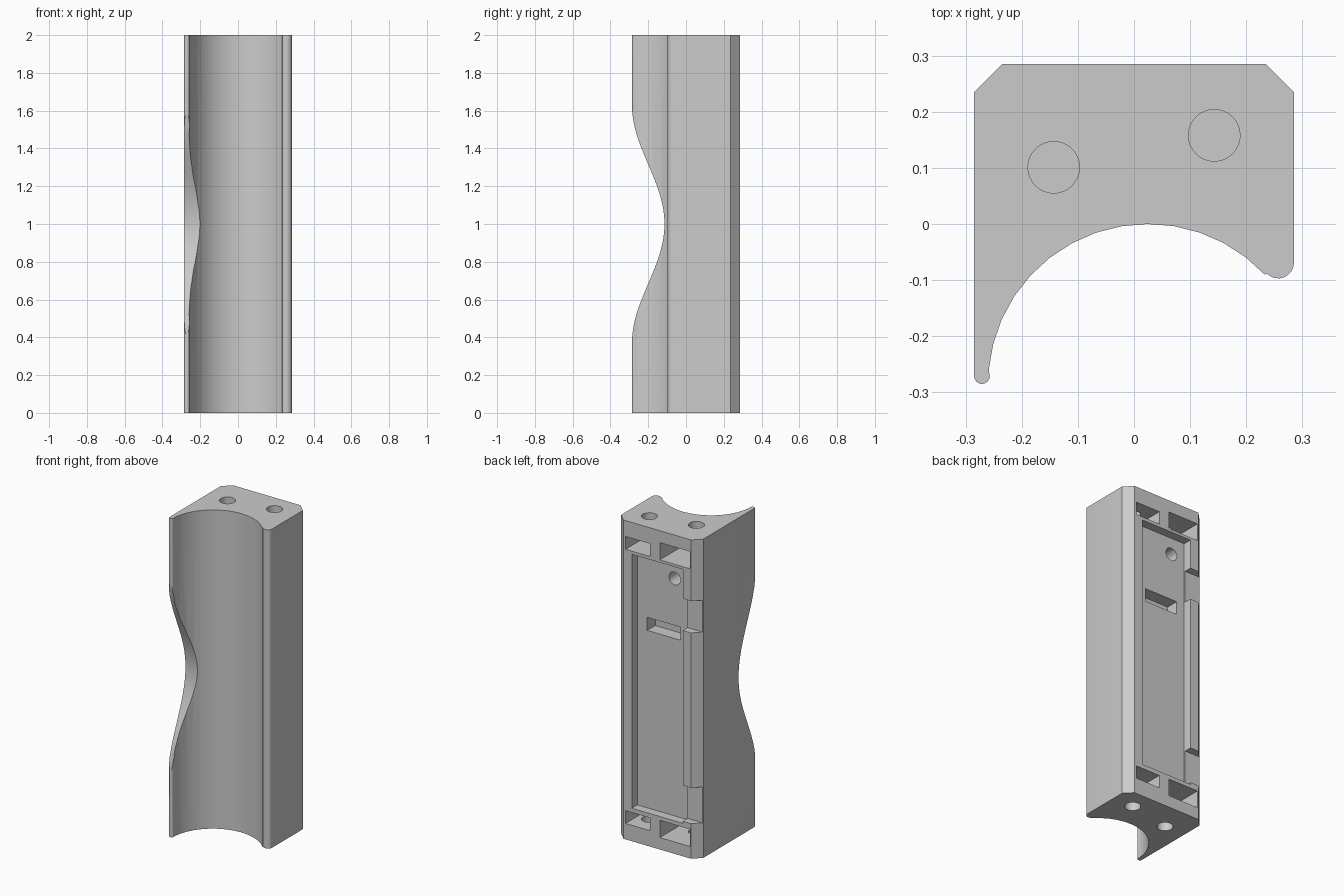
import bpy, bmesh, math

cube = bpy.data.objects.get("Cube")
if cube:
    bpy.data.objects.remove(cube, do_unlink=True)

grey = bpy.data.materials.new("plain grey")
grey.use_nodes = True
grey.diffuse_color = (0.6, 0.6, 0.6, 1)
grey.node_tree.nodes["Principled BSDF"].inputs["Base Color"].default_value = (0.6, 0.6, 0.6, 1)


def prism(name, loop, offset):
    """Extrude a closed loop of 3D points along an offset."""
    bm = bmesh.new()
    face = bm.faces.new([bm.verts.new(p) for p in loop])
    top = bmesh.ops.extrude_face_region(bm, geom=[face])["geom"]
    bmesh.ops.translate(bm, vec=offset, verts=[v for v in top if isinstance(v, bmesh.types.BMVert)])
    bmesh.ops.recalc_face_normals(bm, faces=bm.faces)
    mesh = bpy.data.meshes.new(name)
    bm.to_mesh(mesh)
    bm.free()
    mesh.materials.append(grey)
    obj = bpy.data.objects.new(name, mesh)
    bpy.context.collection.objects.link(obj)
    return obj


def box(x0, x1, y0, y1, z0, z1):
    loop = [(x0, y0, z0), (x1, y0, z0), (x1, y1, z0), (x0, y1, z0)]
    return prism("cutter", loop, (0, 0, z1 - z0))


def arc(cx, cy, r, a0, a1, steps):
    angles = [math.radians(a0 + (a1 - a0) * i / steps) for i in range(steps + 1)]
    return [(cx + r * math.cos(a), cy + r * math.sin(a)) for a in angles]


def cut(cutter):
    mod = body.modifiers.new("cut", "BOOLEAN")
    mod.operation = "DIFFERENCE"
    mod.solver = "EXACT"
    mod.object = cutter
    cutter.hide_render = True
    bpy.context.view_layer.objects.active = body
    bpy.ops.object.modifier_apply(modifier=mod.name)
    bpy.data.objects.remove(cutter, do_unlink=True)


# Body: chamfered back, round channel in front, rounded lips
outline = [(-0.285, 0.235), (-0.235, 0.285), (0.235, 0.285), (0.285, 0.235)]
outline += arc(0.257, -0.069, 0.028, 0, -137, 8)
outline += arc(0.025, -0.285, 0.285, 43, 175, 14)
outline += arc(-0.271, -0.271, 0.014, 0, -180, 8)
body = prism("grip_body", [(x, y, 0) for x, y in outline], (0, 0, 2))

# Wavy scallop in the long lip
steps = 40
wave = []
for i in range(steps + 1):
    t = -1 + 2 * i / steps
    wave.append((-0.4, -0.286 + 0.172 * 0.5 * (1 + math.cos(math.pi * t)), 1 + 0.63 * t))
cut(prism("cutter", wave + [(-0.4, -0.4, 1.63), (-0.4, -0.4, 0.37)], (0.4, 0, 0)))

# Shallow back recess with side notches
cut(box(-0.177, 0.177, 0.23, 0.4, 0.207, 1.8))
for low, high in ((0.22, 0.445), (1.417, 1.617)):
    cut(box(-0.4, -0.17, 0.238, 0.4, low, high))

# Slot and round hole in the recess floor
cut(box(-0.122, 0.108, 0.15, 0.25, 1.32, 1.402))
hole = arc(-0.083, 1.697, 0.04, 0, 348.75, 31)
cut(prism("cutter", [(x, 0.13, z) for x, z in hole], (0, 0.12, 0)))

# End pockets and the holes leading into them, mirrored top to bottom
for flip in (False, True):
    def span(z0, z1):
        return (2 - z1, 2 - z0) if flip else (z0, z1)
    cut(box(0.052, 0.22, 0.1, 0.4, *span(1.82, 1.9)))
    cut(box(-0.229, -0.018, 0.05, 0.4, *span(1.817, 1.925)))
    for x, y in ((-0.143, 0.101), (0.143, 0.158)):
        low, high = span(1.86, 2.1)
        ring = arc(x, y, 0.046, 0, 348.75, 31)
        cut(prism("cutter", [(px, py, low) for px, py in ring], (0, 0, high - low)))

bpy.ops.object.select_all(action="DESELECT")
body.select_set(True)
bpy.context.view_layer.objects.active = body
bpy.ops.object.shade_smooth_by_angle(angle=math.radians(30))
